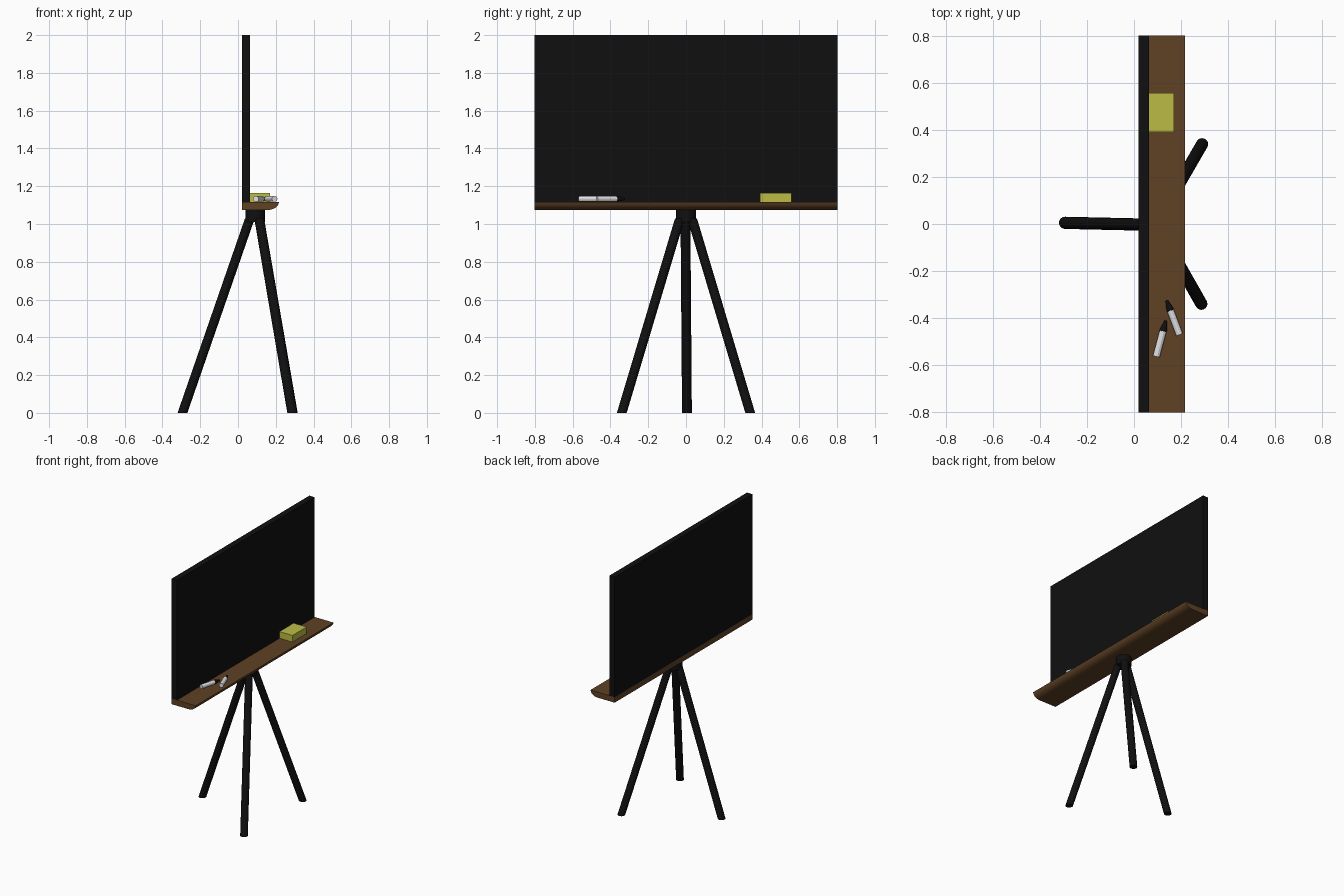
import bpy, bmesh, math
from mathutils import Vector

if "Cube" in bpy.data.objects:
    bpy.data.objects.remove(bpy.data.objects["Cube"])


def material(name, rgb):
    m = bpy.data.materials.new(name)
    m.diffuse_color = (*rgb, 1)
    m.use_nodes = True
    m.node_tree.nodes["Principled BSDF"].inputs["Base Color"].default_value = m.diffuse_color
    return m


BLACK = material("board black", (0.005, 0.005, 0.005))
WOOD = material("brown wood", (0.115, 0.053, 0.018))
YELLOW = material("eraser yellow", (0.50, 0.50, 0.06))
WHITE = material("marker white", (0.75, 0.75, 0.77))


def finish(name, bm, mat, smooth=False):
    bmesh.ops.recalc_face_normals(bm, faces=bm.faces)
    me = bpy.data.meshes.new(name)
    bm.to_mesh(me)
    bm.free()
    me.materials.append(mat)
    ob = bpy.data.objects.new(name, me)
    bpy.context.collection.objects.link(ob)
    if smooth:
        bpy.ops.object.select_all(action='DESELECT')
        ob.select_set(True)
        bpy.context.view_layer.objects.active = ob
        bpy.ops.object.shade_smooth_by_angle(angle=math.radians(35))
    return ob


def loft(name, rings, mat, smooth=False):
    """Skin a list of equal-sized point rings and cap both ends."""
    bm = bmesh.new()
    vs = [[bm.verts.new(p) for p in ring] for ring in rings]
    n = len(vs[0])
    for a, b in zip(vs, vs[1:]):
        for i in range(n):
            j = (i + 1) % n
            bm.faces.new((a[i], a[j], b[j], b[i]))
    bm.faces.new(vs[0])
    bm.faces.new(vs[-1])
    return finish(name, bm, mat, smooth)


def box(name, x, y, z, mat):
    return loft(name, [[(x[0], y[0], h), (x[1], y[0], h), (x[1], y[1], h), (x[0], y[1], h)]
                       for h in z], mat)


def flat_ring(x, y, z, r, n=16):
    return [(x + r * math.cos(2 * math.pi * i / n), y + r * math.sin(2 * math.pi * i / n), z)
            for i in range(n)]


# Blackboard panel, standing on the back of the tray
box("board", (0.02, 0.064), (-0.803, 0.803), (1.115, 2.0), BLACK)

# Tray with rounded lower front edge
profile = [(0.02, 1.075), (0.168, 1.075), (0.188, 1.080), (0.203, 1.089),
           (0.213, 1.102), (0.217, 1.116), (0.02, 1.116)]
loft("tray", [[(x, y, z) for x, z in profile] for y in (-0.803, 0.803)], WOOD, True)

# Tripod hub and three splayed legs, cut flat at the floor
loft("tripod_hub", [flat_ring(0.091, 0, z, 0.052) for z in (1.01, 1.076)], BLACK, True)
for name, top, foot in (("back_leg", (0.063, -0.003), (-0.294, 0.005)),
                        ("left_leg", (0.112, -0.032), (0.287, -0.34)),
                        ("right_leg", (0.112, 0.032), (0.29, 0.34))):
    loft(name, [flat_ring(*foot, 0, 0.026), flat_ring(*top, 1.03, 0.026)], BLACK, True)

# Eraser
box("eraser", (0.064, 0.17), (0.393, 0.558), (1.116, 1.165), YELLOW)


# Markers: white barrel and tapered black tip
def tube(name, start, direction, stations, mat, n=12):
    d = Vector(direction).normalized()
    side = Vector((-d.y, d.x, 0))
    rings = []
    for t, r in stations:
        c = Vector(start) + d * t
        rings.append([c + side * r * math.cos(2 * math.pi * (i + .5) / n)
                      + Vector((0, 0, r * math.sin(2 * math.pi * (i + .5) / n)))
                      for i in range(n)])
    return loft(name, rings, mat)


for tag, back, front in (("first", (0.095, -0.565), (0.136, -0.411)),
                         ("second", (0.194, -0.472), (0.139, -0.325))):
    start = Vector((*back, 1.133))
    d = Vector((*front, 1.133)) - start
    L = d.length
    tube(tag + "_marker_barrel", start, d, [(0, 0.0155), (L * 0.70, 0.0155)], WHITE)
    tube(tag + "_marker_tip", start, d,
         [(L * 0.69, 0.0155), (L * 0.76, 0.0155), (L * 0.93, 0.008), (L, 0.006)], BLACK)
